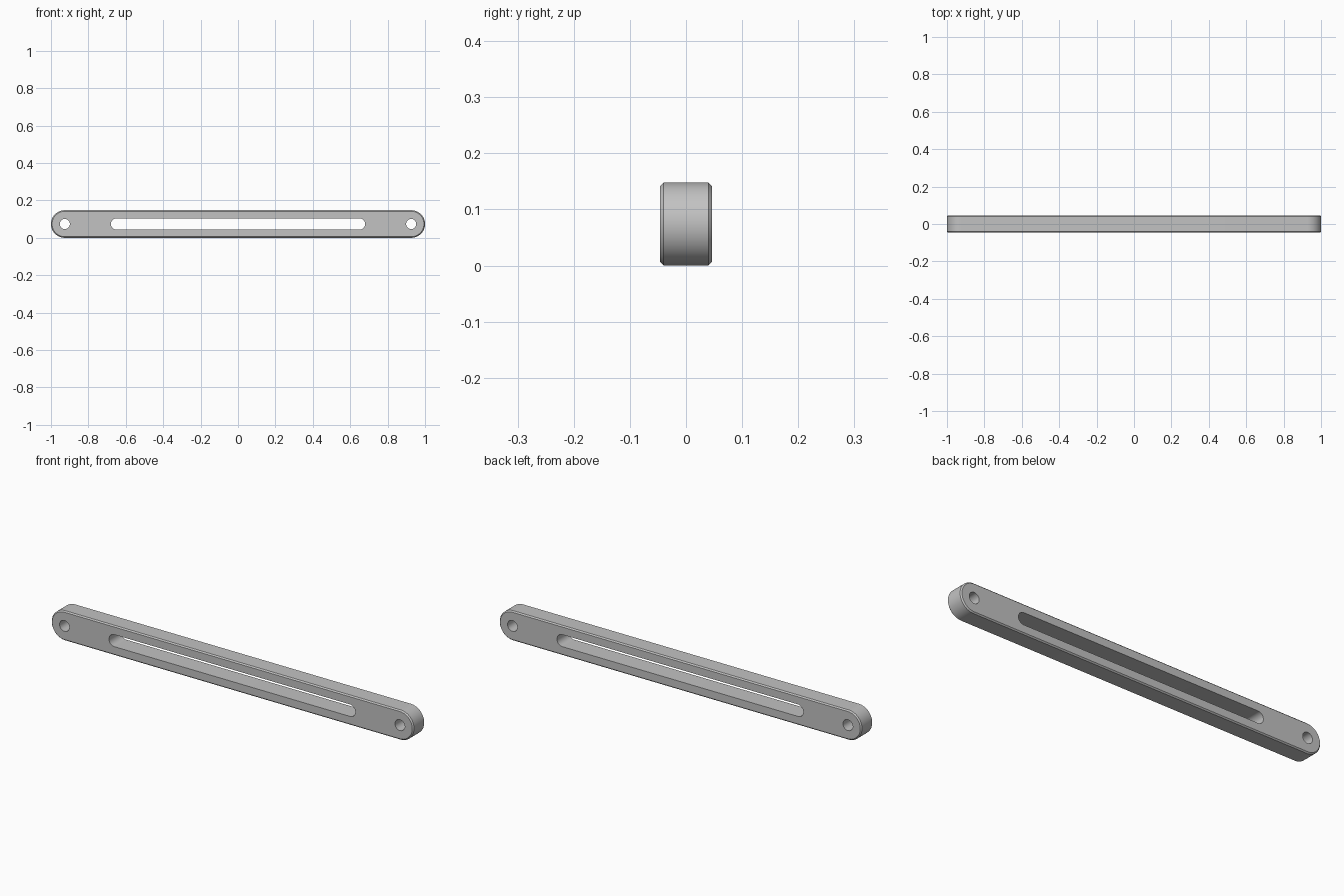
import bpy
import bmesh
from math import cos, sin, pi, radians

cube = bpy.data.objects.get("Cube")
if cube:
    bpy.data.objects.remove(cube, do_unlink=True)

RADIUS = 0.074      # rounded bar ends
HALF_DEPTH = 0.046
CHAMFER = 0.006
SLOT_RADIUS = 0.03
SLOT_END = 0.68
HOLE_X = 0.926
HOLE_RADIUS = 0.027
ARC = 32            # segments per half circle

steel = bpy.data.materials.new("light_grey_metal")
steel.use_nodes = True
grey = (0.54, 0.54, 0.54, 1)
steel.diffuse_color = grey
steel.node_tree.nodes["Principled BSDF"].inputs["Base Color"].default_value = grey


def stadium(centre_x, half_straight, radius):
    """Outline of two half circles joined by straight sides."""
    points = []
    for side in (1, -1):
        for i in range(ARC + 1):
            if half_straight == 0 and i == ARC:
                continue
            a = -pi / 2 + pi * i / ARC
            points.append((centre_x + side * (half_straight + radius * cos(a)),
                           RADIUS + side * radius * sin(a)))
    return points


def add_wall(bm, rings):
    """Join (outline, y) rings with quads; return first and last ring edges."""
    loops = [[bm.verts.new((x, y, z)) for x, z in outline] for outline, y in rings]
    n = len(loops[0])
    for a, b in zip(loops, loops[1:]):
        for i in range(n):
            j = (i + 1) % n
            bm.faces.new((a[i], a[j], b[j], b[i]))
    return [[bm.edges.get((loop[i], loop[(i + 1) % n])) for i in range(n)]
            for loop in (loops[0], loops[-1])]


bm = bmesh.new()
straight = 1 - RADIUS
outer = stadium(0, straight, RADIUS)
inset = stadium(0, straight, RADIUS - CHAMFER)

# Chamfered outside wall
walls = [add_wall(bm, [(inset, -HALF_DEPTH), (outer, -HALF_DEPTH + CHAMFER),
                       (outer, HALF_DEPTH - CHAMFER), (inset, HALF_DEPTH)])]

# Long slot and the two pivot holes
openings = [stadium(0, SLOT_END - SLOT_RADIUS, SLOT_RADIUS)]
openings += [stadium(s * HOLE_X, 0, HOLE_RADIUS) for s in (-1, 1)]
for outline in openings:
    walls.append(add_wall(bm, [(outline, -HALF_DEPTH), (outline, HALF_DEPTH)]))

# Flat front and back faces around the openings
for end, direction in ((0, -1), (1, 1)):
    edges = [e for wall in walls for e in wall[end]]
    bmesh.ops.triangle_fill(bm, edges=edges, use_beauty=True, normal=(0, direction, 0))

bmesh.ops.recalc_face_normals(bm, faces=bm.faces[:])
mesh = bpy.data.meshes.new("slotted_link_bar")
bm.to_mesh(mesh)
bm.free()
mesh.materials.append(steel)

bar = bpy.data.objects.new("slotted_link_bar", mesh)
bpy.context.collection.objects.link(bar)
bpy.ops.object.select_all(action="DESELECT")
bar.select_set(True)
bpy.context.view_layer.objects.active = bar
bpy.ops.object.shade_smooth_by_angle(angle=radians(30))
